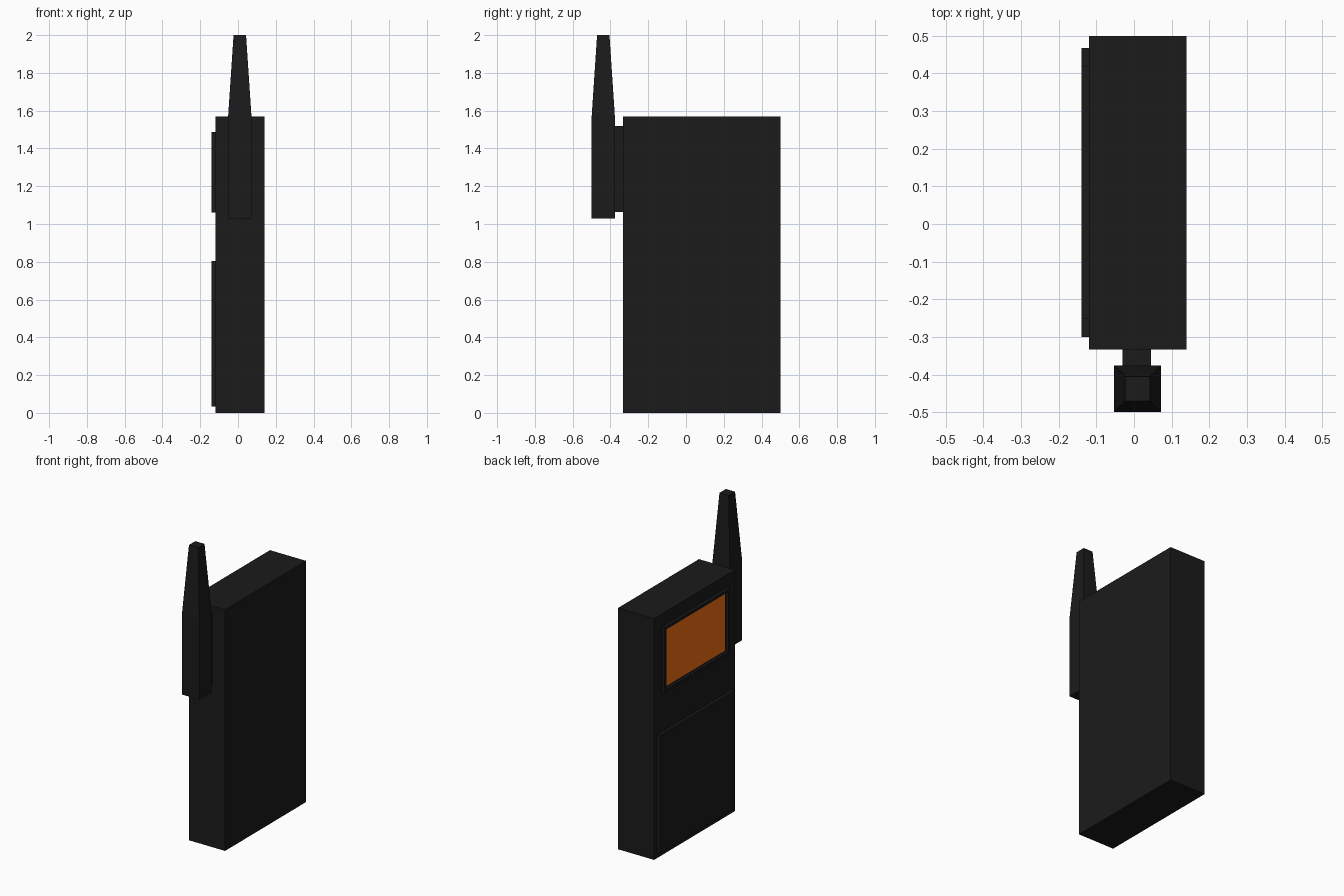
import bpy, bmesh

if "Cube" in bpy.data.objects:
    bpy.data.objects.remove(bpy.data.objects["Cube"])


def material(name, rgb):
    m = bpy.data.materials.new(name)
    m.diffuse_color = (*rgb, 1)
    m.use_nodes = True
    m.node_tree.nodes["Principled BSDF"].inputs["Base Color"].default_value = m.diffuse_color
    return m


BLACK = material("black_plastic", (0.011, 0.011, 0.011))
ORANGE = material("orange_display", (0.88, 0.16, 0.006))


def finish(name, bm, mat):
    bmesh.ops.recalc_face_normals(bm, faces=bm.faces)
    me = bpy.data.meshes.new(name)
    bm.to_mesh(me)
    bm.free()
    me.materials.append(mat)
    ob = bpy.data.objects.new(name, me)
    bpy.context.collection.objects.link(ob)
    return ob


def box_bm(x, y, z):
    bm = bmesh.new()
    bmesh.ops.create_cube(bm, size=1)
    for v in bm.verts:
        v.co = [r[0] + (c + 0.5) * (r[1] - r[0]) for c, r in zip(v.co, (x, y, z))]
    return bm


def box(name, x, y, z, mat=BLACK):
    return finish(name, box_bm(x, y, z), mat)


# Main body and raised lower panel
box("body", (-0.12, 0.14), (-0.333, 0.5), (0, 1.57))
box("lower_panel", (-0.14, -0.12), (-0.30, 0.468), (0.035, 0.803))

# Display frame: raised slab with its outer face inset and sunk to a recess
bm = box_bm((-0.14, -0.12), (-0.253, 0.42), (1.06, 1.487))
front = min(bm.faces, key=lambda f: f.calc_center_median().x)
bmesh.ops.inset_individual(bm, faces=[front], thickness=0.026)
ret = bmesh.ops.extrude_discrete_faces(bm, faces=[front])
for v in ret["faces"][0].verts:
    v.co.x = -0.122
finish("display_frame", bm, BLACK)
box("display", (-0.123, -0.12), (-0.227, 0.394), (1.086, 1.461), ORANGE)

# Bracket joining the antenna to the body
box("antenna_bracket", (-0.03, 0.045), (-0.38, -0.333), (1.063, 1.52))

# Antenna: square base with a tapered upper part
bm = box_bm((-0.053, 0.072), (-0.5, -0.376), (1.03, 1.56))
top = max(bm.faces, key=lambda f: f.calc_center_median().z)
tip = bmesh.ops.extrude_discrete_faces(bm, faces=[top])["faces"][0]
c = tip.calc_center_median()
for v in tip.verts:
    v.co = c + (v.co - c) * 0.53
    v.co.z = 2.0
finish("antenna", bm, BLACK)
